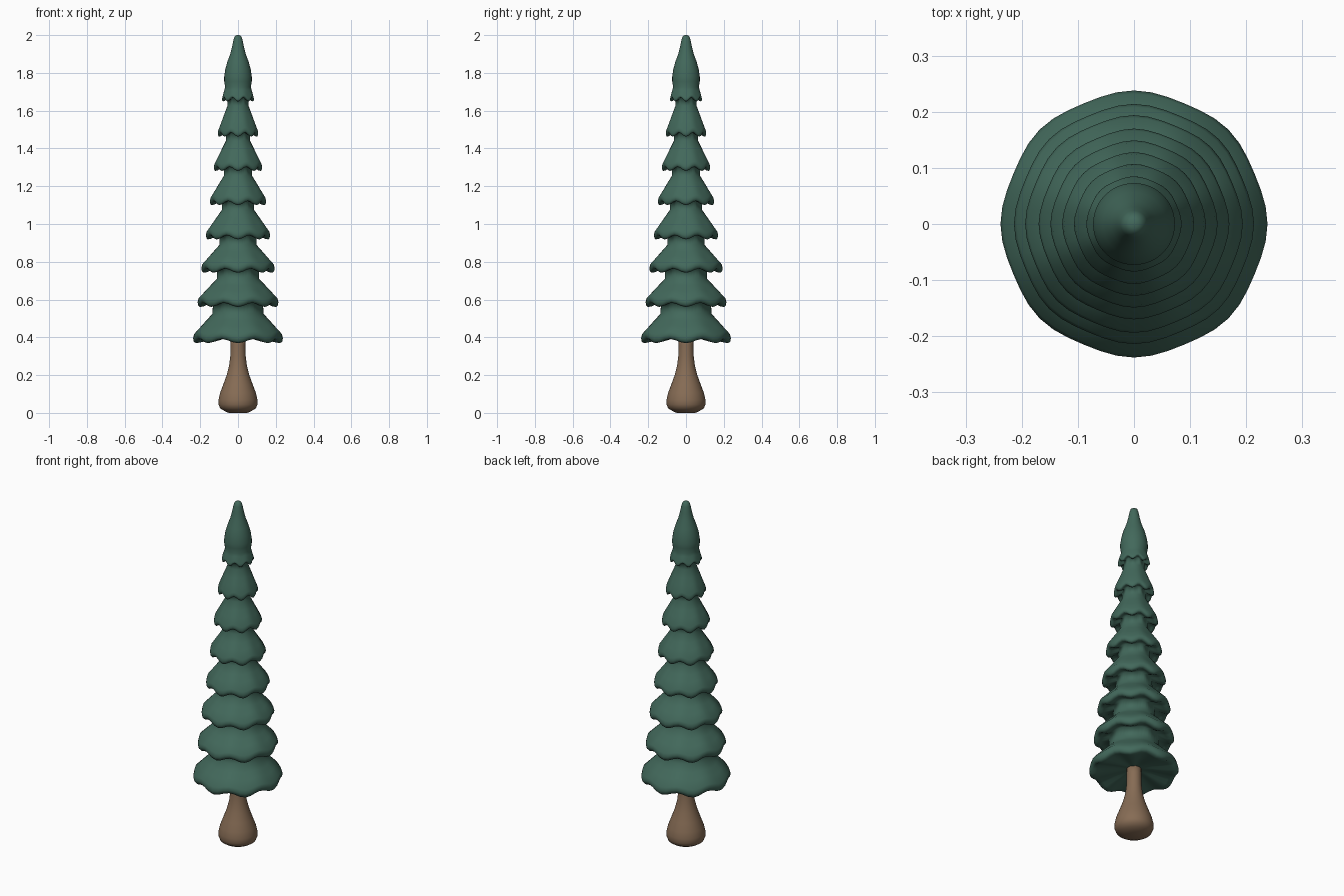
import bpy
import bmesh
import math

if "Cube" in bpy.data.objects:
    bpy.data.objects.remove(bpy.data.objects["Cube"])

SEG, LOBES = 48, 8


def material(name, color):
    m = bpy.data.materials.new(name)
    m.diffuse_color = (*color, 1)
    m.use_nodes = True
    m.node_tree.nodes["Principled BSDF"].inputs["Base Color"].default_value = m.diffuse_color
    return m


def lathe(name, profile, mat, sag=0.0):
    """Revolve (radius, z, wave) rows; wave lowers the lobes and lifts the gaps."""
    bm = bmesh.new()
    rings = []
    for r, z, w in profile:
        ring = []
        for i in range(SEG):
            a = 2 * math.pi * i / SEG
            c = math.cos(LOBES * a)
            rr = r * (1 + 0.012 * w * (c - 1))
            ring.append(bm.verts.new((rr * math.cos(a), rr * math.sin(a), z - sag * w * c)))
        rings.append(ring)
    for lo, hi in zip(rings, rings[1:]):
        for i in range(SEG):
            j = (i + 1) % SEG
            bm.faces.new((lo[i], lo[j], hi[j], hi[i]))
    bm.faces.new(rings[0][::-1])
    bm.faces.new(rings[-1])
    me = bpy.data.meshes.new(name)
    bm.to_mesh(me)
    bm.free()
    for p in me.polygons:
        p.use_smooth = True
    me.materials.append(mat)
    ob = bpy.data.objects.new(name, me)
    bpy.context.collection.objects.link(ob)
    return ob


bark = material("bark", (0.24, 0.15, 0.09))
needles = material("needles", (0.055, 0.14, 0.105))

# Trunk with a swollen foot
lathe("trunk", [(0.05, 0.0, 0), (0.075, 0.012, 0), (0.095, 0.025, 0), (0.103, 0.045, 0),
                (0.103, 0.07, 0), (0.095, 0.105, 0), (0.078, 0.15, 0), (0.06, 0.20, 0),
                (0.047, 0.25, 0), (0.041, 0.30, 0), (0.039, 0.36, 0), (0.039, 0.43, 0)], bark)

# Stacked skirts: rim radius, rim height, neck radius, neck height
tiers = [(0.238, 0.405, 0.135, 0.525), (0.214, 0.595, 0.112, 0.71),
         (0.194, 0.775, 0.098, 0.89), (0.170, 0.95, 0.085, 1.075),
         (0.149, 1.13, 0.075, 1.255), (0.128, 1.31, 0.064, 1.44),
         (0.107, 1.49, 0.056, 1.625), (0.085, 1.67, 0.068, 1.725)]

rows = [(0.03, 0.405, 0), (0.10, 0.398, 0.4)]
for n, (r, z, nr, nz) in enumerate(tiers):
    k = 0.4 + 0.6 * r / 0.238
    if n == 7:
        k = 0.4
    rows += [(r * 0.84, z - 0.022 * k, 0.9), (r * 0.94, z - 0.025 * k, 1),
             (r * 0.985, z - 0.015 * k, 1), (r, z, 0.9),
             (r * 0.975, z + 0.02 * k, 0.7)]
    for t, w in ((0.35, 0.45), (0.65, 0.2)):
        z0, r0 = z + 0.02 * k, r * 0.975
        rows.append((r0 + (nr - r0) * t, z0 + (nz - z0) * t, w))
    rows.append((nr, nz, 0))
    if n < 7:
        rows.append((nr * 0.98, tiers[n + 1][1] - 0.004, 0.3))

# Pointed crown
rows += [(0.073, 1.755, 0), (0.073, 1.78, 0), (0.067, 1.82, 0), (0.056, 1.86, 0),
         (0.041, 1.90, 0), (0.031, 1.94, 0), (0.024, 1.975, 0), (0.018, 1.993, 0),
         (0.008, 2.0, 0)]
lathe("foliage", rows, needles, sag=0.011)
